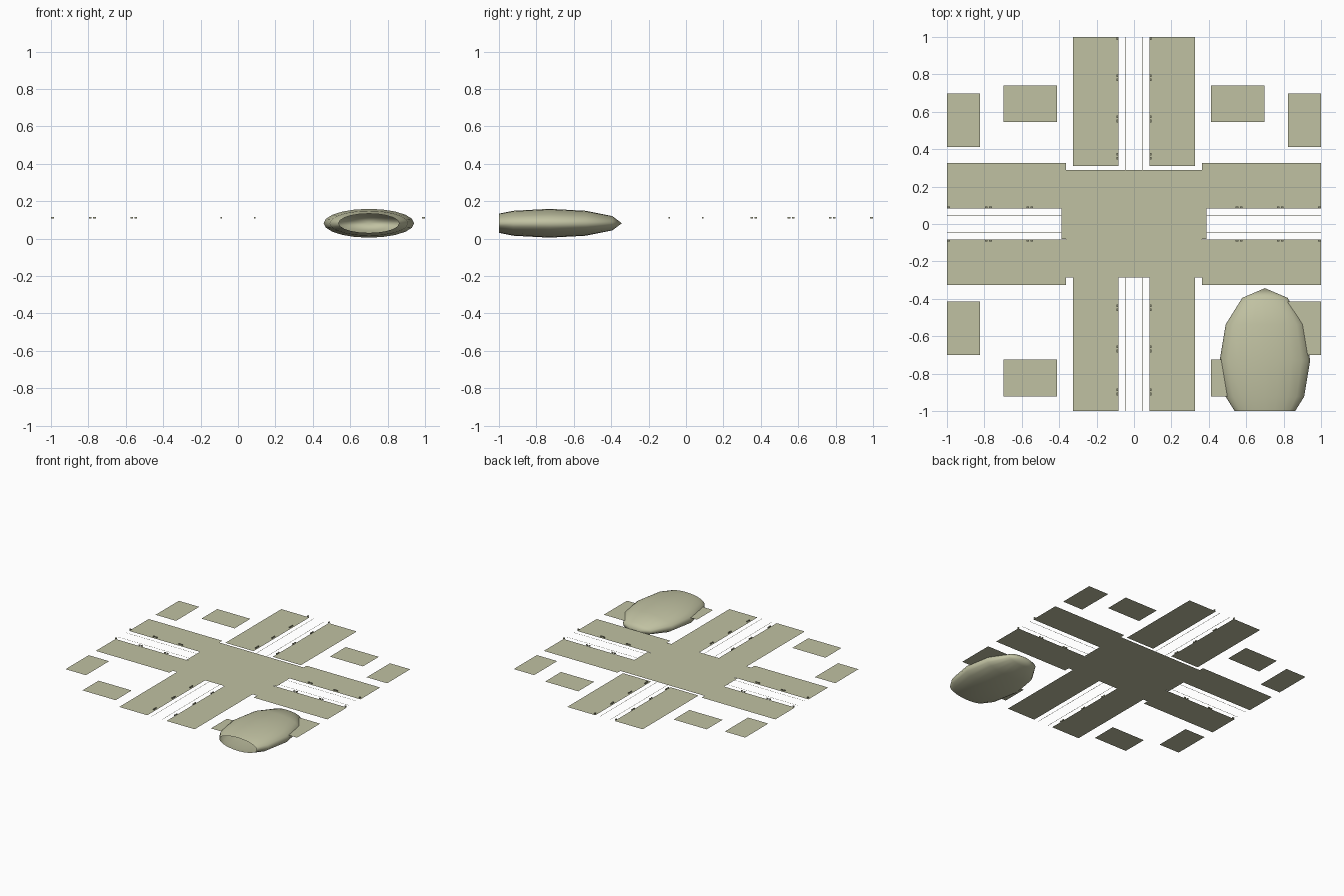
import bpy, bmesh, math
from mathutils import Matrix, Vector

if "Cube" in bpy.data.objects:
    bpy.data.objects.remove(bpy.data.objects["Cube"])

Z = 0.1  # level of the paving

olive = bpy.data.materials.new("olive")
olive.diffuse_color = (0.53, 0.535, 0.36, 1)
olive.use_nodes = True
olive.node_tree.nodes["Principled BSDF"].inputs["Base Color"].default_value = olive.diffuse_color


def make(name, bm):
    me = bpy.data.meshes.new(name)
    bm.to_mesh(me)
    bm.free()
    me.materials.append(olive)
    ob = bpy.data.objects.new(name, me)
    bpy.context.collection.objects.link(ob)
    return ob


def sheet(bm, x0, x1, y0, y1, z=Z):
    bm.faces.new([bm.verts.new((x, y, z)) for x, y in
                  ((x0, y0), (x1, y0), (x1, y1), (x0, y1))])


def ribbon(bm, pts, z, w=0.0015):
    # thin flat strip along a path
    pts = [Vector((*p, z)) for p in pts]
    rows = []
    for i, p in enumerate(pts):
        d = (pts[min(i + 1, len(pts) - 1)] - pts[max(i - 1, 0)]).normalized()
        n = Vector((-d.y, d.x, 0)) * w
        rows.append((bm.verts.new(p + n), bm.verts.new(p - n)))
    for a, b in zip(rows, rows[1:]):
        f = bm.faces.new((a[0], a[1], b[1], b[0]))
        f.normal_update()
        if f.normal.z < 0:
            f.normal_flip()


# crossing in the middle
bm = bmesh.new()
sheet(bm, -0.364, 0.364, -0.286, 0.290)
for s in (-1, 1):
    a, b = sorted((s * 0.364, s * 0.388))
    sheet(bm, a, b, -0.08, 0.085)
make("crossing", bm)

# paving beside the four arms
bm = bmesh.new()
for s in (-1, 1):
    a, b = sorted((s * 0.083, s * 0.326))
    sheet(bm, a, b, 0.311, 1)
    sheet(bm, a, b, -1, -0.286)
    a, b = sorted((s * 0.364, s))
    sheet(bm, a, b, 0.083, 0.326)
    sheet(bm, a, b, -0.326, -0.083)
make("arm_paving", bm)

# separate rectangular plots in the four corners
bm = bmesh.new()
for s in (-1, 1):
    for x0, x1, y0, y1 in ((0.824, 1, 0.412, 0.698), (0.412, 0.698, 0.546, 0.741),
                           (0.824, 1, -0.70, -0.414), (0.412, 0.698, -0.922, -0.724)):
        a, b = sorted((s * x0, s * x1))
        sheet(bm, a, b, y0, y1)
make("corner_plots", bm)

# thin lane lines and the turning lines at the crossing
bm = bmesh.new()
for s in (-0.046, 0.044):
    ribbon(bm, [(s, -1), (s, 1)], Z + 0.0005)
    ribbon(bm, [(-1, s), (1, s)], Z + 0.0005)
make("lane_lines", bm)
bm = bmesh.new()
for sx in (-1, 1):
    for sy in (-1, 1):
        for path in ([(0.04, 0.28), (0.1, 0.16)],
                     [(0.065, 0.25), (0.068, 0.15), (0.085, 0.09), (0.12, 0.055)]):
            ribbon(bm, [(sx * x, sy * y) for x, y in path], Z + 0.0008, 0.0007)
make("turning_lines", bm)

# pairs of tiny benches along the kerbs
bm = bmesh.new()


def bench(x, y, along_x):
    size = (0.014, 0.007) if along_x else (0.007, 0.014)
    m = Matrix.Translation((x, y, Z + 0.011)) @ Matrix.Diagonal((*size, 0.008, 1))
    bmesh.ops.create_cube(bm, size=1, matrix=m)


for s in (-1, 1):
    for t in (-0.009, 0.013):
        for y in (0.36, 0.56, 0.78, -0.45, -0.67, -0.90):
            bench(s * 0.09, y + t, False)
        for x in (-0.78, -0.56, 0.56, 0.78):
            bench(x + t, s * 0.09, True)
    for x in (-0.992, 0.992):
        bench(x, s * 0.09, True)
    bench(s * 0.09, 0.992, False)
make("kerb_benches", bm)

# flattened hollow mound, cut open at the front edge
bm = bmesh.new()
m = (Matrix.Translation((0.7, -0.73, 0.082)) @ Matrix.Diagonal((0.242, 0.387, 0.077, 1))
     @ Matrix.Rotation(math.radians(-90), 4, 'X'))
bmesh.ops.create_uvsphere(bm, u_segments=20, v_segments=6, radius=1, matrix=m)
bmesh.ops.bisect_plane(bm, geom=bm.verts[:] + bm.edges[:] + bm.faces[:],
                       plane_co=(0, -1, 0), plane_no=(0, -1, 0), clear_outer=True)
for f in bm.faces:
    f.smooth = True
make("open_mound", bm)
